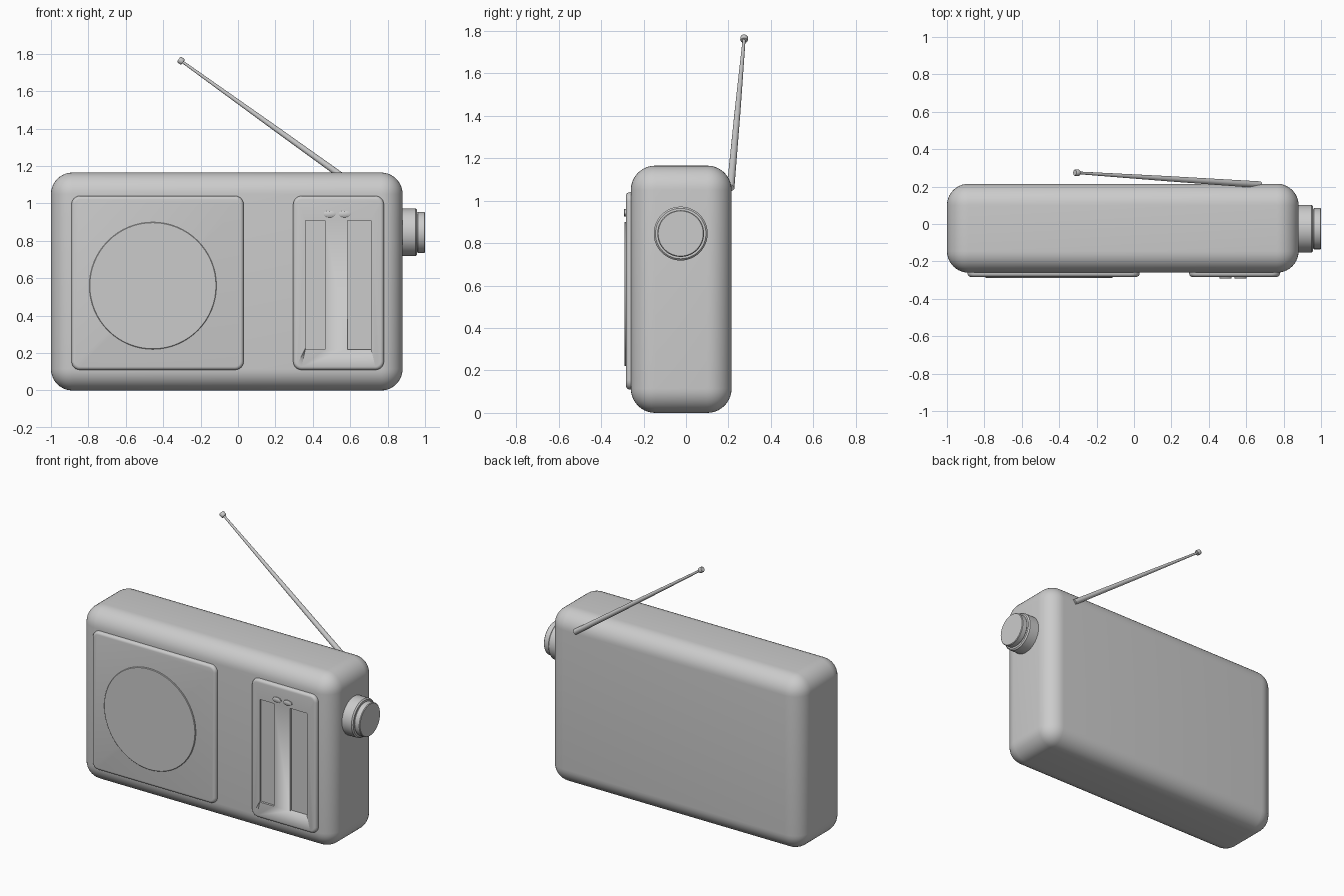
import bpy, bmesh, math
from mathutils import Vector

if "Cube" in bpy.data.objects:
    bpy.data.objects.remove(bpy.data.objects["Cube"])


def finish(name, bm, angle=35):
    bmesh.ops.recalc_face_normals(bm, faces=bm.faces)
    me = bpy.data.meshes.new(name)
    bm.to_mesh(me)
    bm.free()
    ob = bpy.data.objects.new(name, me)
    bpy.context.collection.objects.link(ob)
    bpy.ops.object.select_all(action='DESELECT')
    ob.select_set(True)
    bpy.context.view_layer.objects.active = ob
    bpy.ops.object.shade_smooth_by_angle(angle=math.radians(angle))
    return ob


def box_bm(lo, hi):
    bm = bmesh.new()
    bmesh.ops.create_cube(bm, size=1)
    for v in bm.verts:
        v.co = [(a + b) / 2 + c * (b - a) for a, b, c in zip(lo, hi, v.co)]
    return bm


def bevel(bm, edges, width, segments):
    bmesh.ops.bevel(bm, geom=edges, offset=width, segments=segments,
                    profile=0.5, affect='EDGES', clamp_overlap=True)


def plate(name, x0, x1, z0, z1, front, back, corner, lip):
    """Plate with rounded corners and a rounded front rim."""
    bm = box_bm((x0, front, z0), (x1, back, z1))
    bevel(bm, [e for e in bm.edges
               if abs(e.verts[0].co.y - e.verts[1].co.y) > 1e-4], corner, 6)
    bevel(bm, [e for e in bm.edges
               if all(abs(v.co.y - front) < 1e-5 for v in e.verts)], lip, 4)
    return finish(name, bm)


def lathe(name, start, axis, profile, sides=48):
    """Revolve (distance, radius) pairs about an axis, capping both ends."""
    bm = bmesh.new()
    rot = Vector(axis).to_track_quat('Z', 'Y')
    rings = []
    for d, r in profile:
        rings.append([bm.verts.new(Vector(start) + rot @ Vector(
            (r * math.cos(2 * math.pi * i / sides),
             r * math.sin(2 * math.pi * i / sides), d))) for i in range(sides)])
    for a, b in zip(rings, rings[1:]):
        for i in range(sides):
            j = (i + 1) % sides
            bm.faces.new((a[i], a[j], b[j], b[i]))
    bm.faces.new(rings[0])
    bm.faces.new(rings[-1])
    return finish(name, bm)


# Rounded case
bm = box_bm((-1.0, -0.26, 0.0), (0.88, 0.215, 1.165))
bevel(bm, bm.edges[:], 0.115, 10)
finish("case", bm)

# Raised front panels
plate("speaker_panel", -0.89, 0.03, 0.11, 1.04, -0.283, -0.2, 0.045, 0.018)
dial_panel = plate("dial_panel", 0.295, 0.78, 0.11, 1.04, -0.283, -0.2, 0.045, 0.018)

# Recessed slots in the dial panel
for i, (x0, x1) in enumerate([(0.36, 0.465), (0.585, 0.712)]):
    cutter = finish(f"slot_cutter_{i + 1}",
                    box_bm((x0, -0.35, 0.22), (x1, -0.268, 0.91)))
    cutter.hide_render = True
    cutter.hide_set(True)
    mod = dial_panel.modifiers.new("slot", 'BOOLEAN')
    mod.operation = 'DIFFERENCE'
    mod.solver = 'EXACT'
    mod.object = cutter

# Speaker disc
lathe("speaker_disc", (-0.455, -0.24, 0.56), (0, -1, 0),
      [(0, 0.34), (0.047, 0.34), (0.05, 0.337)], 64)

# Small oval indicator lights
for i, x in enumerate((0.49, 0.57)):
    light = lathe(f"indicator_{i + 1}", (0, 0, 0), (0, -1, 0),
                  [(0, 0.032), (0.03, 0.032), (0.032, 0.028)], 24)
    light.location = (x, -0.26, 0.943)
    light.scale.z = 0.55

# Stepped side knob
lathe("tuning_knob", (0.85, -0.025, 0.845), (1, 0, 0),
      [(0, 0.127), (0.1, 0.127), (0.108, 0.119), (0.108, 0.106),
       (0.113, 0.11), (0.146, 0.11), (0.15, 0.106)])

# Tapered aerial with tip
base, tip = Vector((0.675, 0.21, 1.06)), Vector((-0.305, 0.274, 1.763))
direction = (tip - base).normalized()
length = (tip - base).length
lathe("aerial", base, direction, [(0, 0.018), (length * 0.5, 0.014), (length, 0.007)], 20)
lathe("aerial_tip", tip - direction * 0.014, direction,
      [(0, 0.015), (0.005, 0.018), (0.023, 0.018), (0.028, 0.015)], 20)
